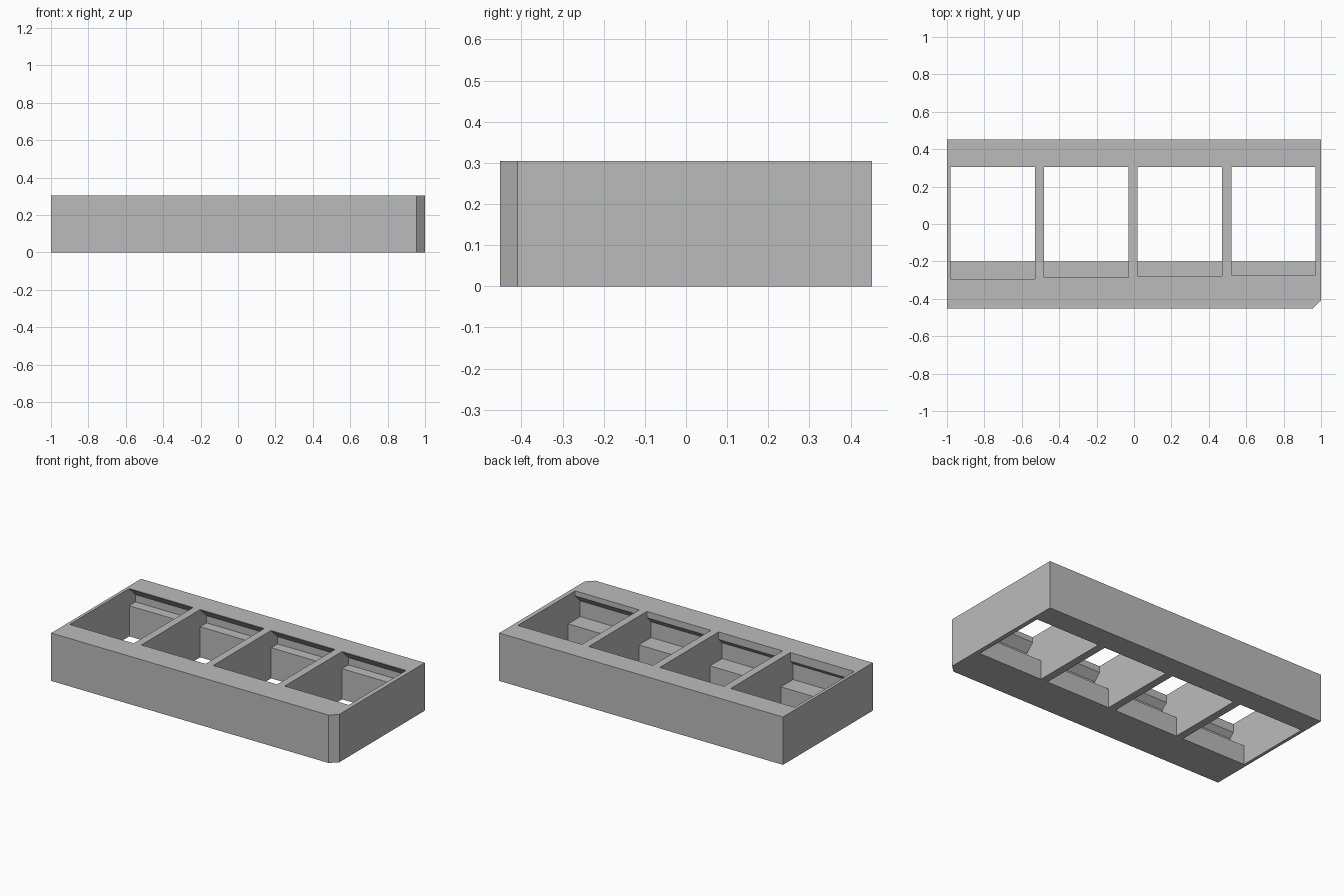
import bpy
import bmesh

HEIGHT = 0.305
PITCH = 0.5
SLOT_WIDTH = 0.451
FIRST_SLOT = -0.98

if "Cube" in bpy.data.objects:
    bpy.data.objects.remove(bpy.data.objects["Cube"], do_unlink=True)

# Single plain plastic colour
grey = bpy.data.materials.new("plain_grey")
grey.use_nodes = True
colour = (0.5, 0.5, 0.5, 1)
grey.diffuse_color = colour
grey.node_tree.nodes["Principled BSDF"].inputs["Base Color"].default_value = colour


def prism(name, points, offset):
    """Extrude a closed outline of 3D points along an offset."""
    bm = bmesh.new()
    face = bm.faces.new([bm.verts.new(p) for p in points])
    extruded = bmesh.ops.extrude_face_region(bm, geom=[face])["geom"]
    moved = [v for v in extruded if isinstance(v, bmesh.types.BMVert)]
    bmesh.ops.translate(bm, verts=moved, vec=offset)
    bmesh.ops.recalc_face_normals(bm, faces=bm.faces)
    mesh = bpy.data.meshes.new(name)
    bm.to_mesh(mesh)
    bm.free()
    mesh.materials.append(grey)
    obj = bpy.data.objects.new(name, mesh)
    bpy.context.collection.objects.link(obj)
    return obj


# Panel block with one bevelled front corner
outline = [(-1, -0.452), (0.955, -0.452), (1, -0.409), (1, 0.452), (-1, 0.452)]
panel = prism("socket_panel", [(x, y, 0) for x, y in outline], (0, 0, HEIGHT))

# Four sockets, each with a ledge and an undercut catch at both ends
cutters = []
for i in range(4):
    lip = -0.294 + 0.0075 * i
    wall, clip = -0.322, 0.064
    profile = [
        (-0.2, -0.1), (-0.2, 0.122), (wall, 0.122), (wall, 0.222),
        (lip, 0.222 + lip - wall), (lip, HEIGHT + 0.1),
        (0.305, HEIGHT + 0.1), (0.305, HEIGHT - 0.003),
        (0.305 + clip, HEIGHT - clip), (0.305 + clip, 0.195),
        (0.305, 0.195), (0.305, -0.1),
    ]
    x = FIRST_SLOT + PITCH * i
    cutter = prism(f"socket_cutter_{i + 1}", [(x, y, z) for y, z in profile],
                   (SLOT_WIDTH, 0, 0))
    cutter.hide_render = True
    cutters.append(cutter)
    cut = panel.modifiers.new(f"socket_{i + 1}", "BOOLEAN")
    cut.operation = "DIFFERENCE"
    cut.solver = "EXACT"
    cut.object = cutter

# Bake the cuts and discard the cutters
bpy.context.view_layer.update()
graph = bpy.context.evaluated_depsgraph_get()
result = bpy.data.meshes.new_from_object(panel.evaluated_get(graph))
panel.modifiers.clear()
panel.data = result
for cutter in cutters:
    bpy.data.objects.remove(cutter, do_unlink=True)
